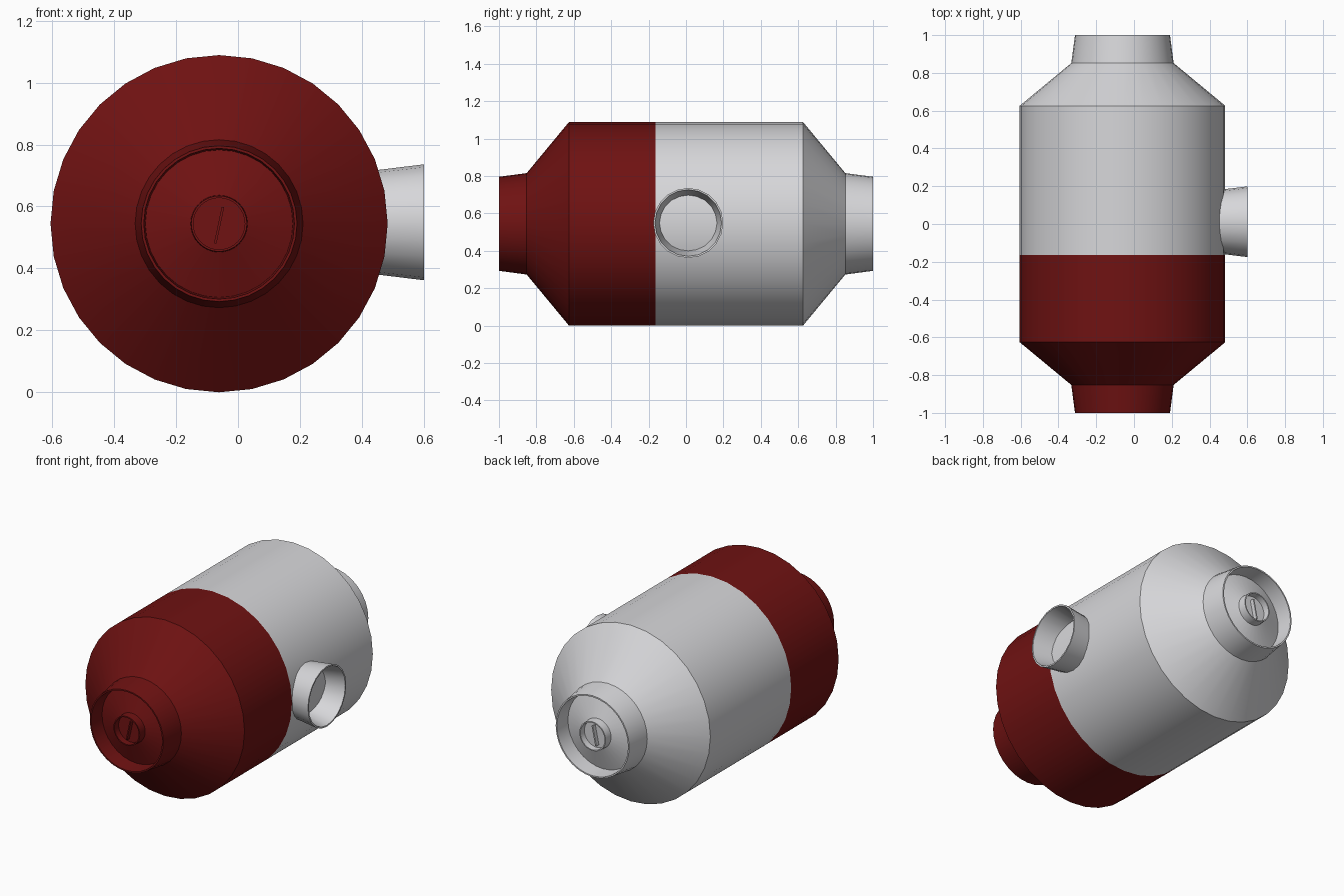
import bpy, bmesh, math
from mathutils import Matrix, Vector

if "Cube" in bpy.data.objects:
    bpy.data.objects.remove(bpy.data.objects["Cube"])

CX, CZ = -0.061, 0.5445
SPLIT = -0.163          # colour change along the tank


def mat(name, rgb):
    m = bpy.data.materials.new(name)
    m.diffuse_color = (*rgb, 1)
    m.use_nodes = True
    m.node_tree.nodes["Principled BSDF"].inputs["Base Color"].default_value = m.diffuse_color
    return m


GREY = mat("light grey", (0.68, 0.68, 0.70))
RED = mat("dark red", (0.16, 0.006, 0.006))


def finish(name, bm, mats):
    bmesh.ops.recalc_face_normals(bm, faces=bm.faces)
    me = bpy.data.meshes.new(name)
    bm.to_mesh(me)
    bm.free()
    for m in mats:
        me.materials.append(m)
    ob = bpy.data.objects.new(name, me)
    bpy.context.collection.objects.link(ob)
    bpy.ops.object.select_all(action='DESELECT')
    ob.select_set(True)
    bpy.context.view_layer.objects.active = ob
    bpy.ops.object.shade_smooth_by_angle(angle=math.radians(32))
    return ob


def lathe(profile, sides, point, loop=False):
    """Revolve (radius, height) pairs; point() places each vertex."""
    bm = bmesh.new()
    rings = []
    for r, h in profile:
        if r == 0:
            rings.append([bm.verts.new(point(0, 0, h))] * sides)
        else:
            rings.append([bm.verts.new(point(r * math.sin(a), r * math.cos(a), h))
                          for a in (2 * math.pi * i / sides for i in range(sides))])
    pairs = list(zip(rings, rings[1:]))
    if loop:
        pairs.append((rings[-1], rings[0]))
    for a, b in pairs:
        for i in range(sides):
            j = (i + 1) % sides
            bm.faces.new(list(dict.fromkeys((a[i], a[j], b[j], b[i]))))
    return bm


# Tank: necks, shoulders, dished ends with a raised hub, mirrored front to back
half = [(0, 0.96), (0.083, 0.96), (0.083, 1.0), (0.09, 1.0), (0.092, 0.95),
        (0.238, 0.90), (0.243, 1.0), (0.2515, 1.0), (0.271, 0.852), (0.544, 0.626)]
profile = [(r, -y) for r, y in half] + [(0.544, SPLIT)] + half[::-1]
bm = lathe(profile, 32, lambda u, v, h: Vector((CX + u, h, CZ + v)))
for f in bm.faces:
    f.material_index = int(f.calc_center_median().y < SPLIT)
finish("tank", bm, [GREY, RED])

# Side pipe: flared open tube
pipe = [(0.165, 0.42), (0.187, 0.60), (0.178, 0.60), (0.145, 0.44)]
bm = lathe(pipe, 20, lambda u, v, h: Vector((h, 0.012 + u, 0.549 + v)), loop=True)
finish("side_pipe", bm, [GREY])

# Thin tilted vane inside each hub
for name, s, m in (("front_vane", -1, RED), ("back_vane", 1, GREY)):
    bm = bmesh.new()
    bmesh.ops.create_cube(bm, size=1)
    bm.transform(Matrix.Translation((CX, s * 0.97, CZ - 0.005))
                 @ Matrix.Rotation(math.radians(12), 4, 'Y')
                 @ Matrix.Diagonal((0.008, 0.03, 0.12, 1)))
    finish(name, bm, [m])
